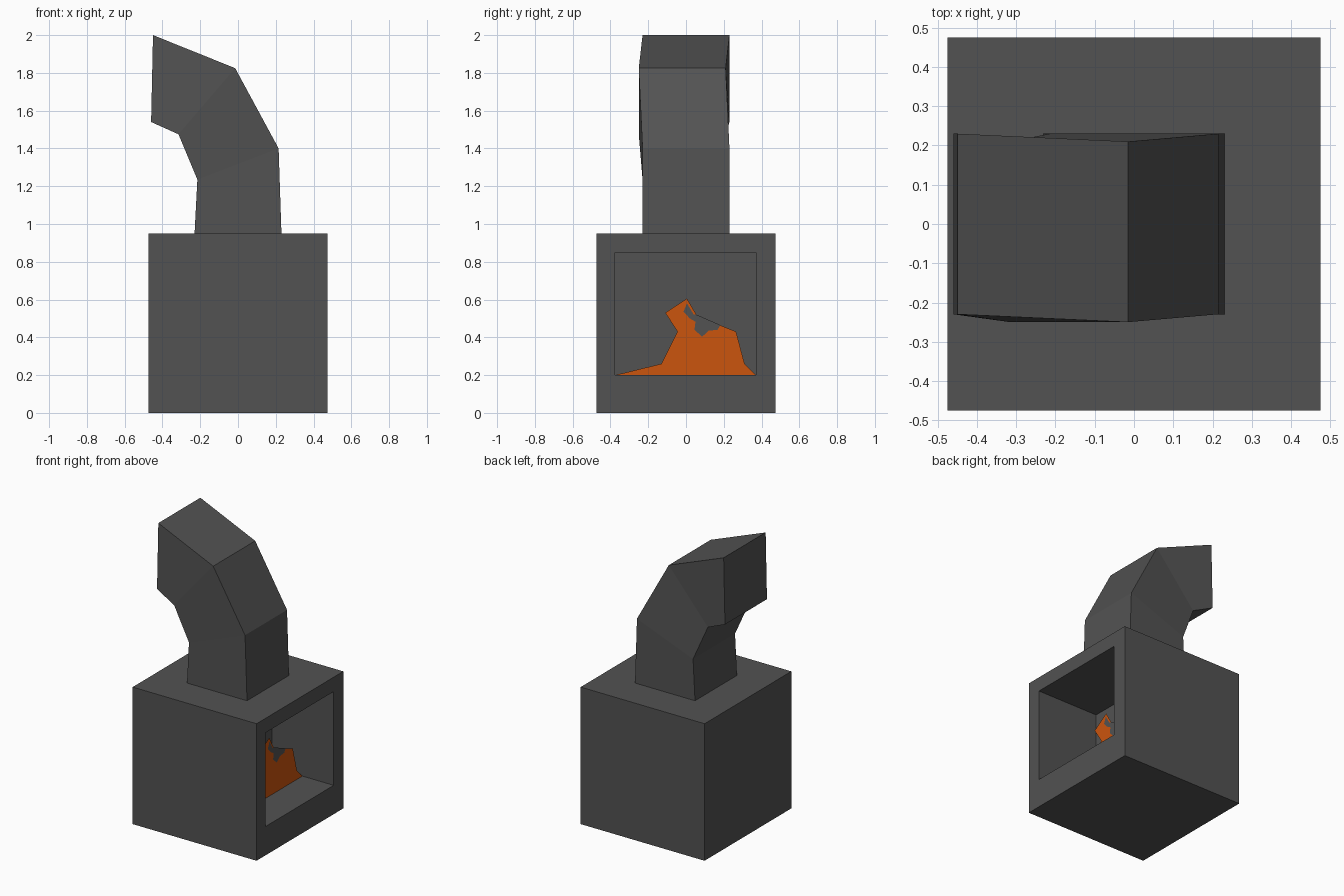
import bpy, bmesh

if "Cube" in bpy.data.objects:
    bpy.data.objects.remove(bpy.data.objects["Cube"])


def material(name, rgb):
    m = bpy.data.materials.new(name)
    m.diffuse_color = (*rgb, 1)
    m.use_nodes = True
    m.node_tree.nodes["Principled BSDF"].inputs["Base Color"].default_value = m.diffuse_color
    return m


IRON = material("dark_grey_iron", (0.085, 0.085, 0.085))
FIRE = material("fire_orange", (0.6, 0.09, 0.004))


def finish(bm, name, mat):
    me = bpy.data.meshes.new(name)
    bm.to_mesh(me)
    bm.free()
    me.materials.append(mat)
    ob = bpy.data.objects.new(name, me)
    bpy.context.collection.objects.link(ob)
    return ob


def plate(name, x, outline, mat):
    """Flat sheet facing +x from a (y, z) outline."""
    bm = bmesh.new()
    f = bm.faces.new([bm.verts.new((x, y, z)) for y, z in outline])
    f.normal_update()
    if f.normal.x < 0:
        f.normal_flip()
    bmesh.ops.triangulate(bm, faces=[f], ngon_method='EAR_CLIP')
    return finish(bm, name, mat)


# Stove body: cube with a firebox recessed into the +x side
bm = bmesh.new()
bmesh.ops.create_cube(bm, size=0.95)
bmesh.ops.translate(bm, verts=bm.verts, vec=(0, 0, 0.475))
door = max(bm.faces, key=lambda f: f.calc_center_median().x)
bmesh.ops.inset_individual(bm, faces=[door], thickness=0.1)
for v in door.verts:
    v.co.y = 0.37 if v.co.y > 0 else -0.375
    v.co.z = 0.85 if v.co.z > 0.475 else 0.2
ext = bmesh.ops.extrude_face_region(bm, geom=[door])["geom"]
for v in ext:
    if isinstance(v, bmesh.types.BMVert):
        v.co.x = 0.0
if door.is_valid:
    bmesh.ops.delete(bm, geom=[door], context='FACES_ONLY')
bmesh.ops.recalc_face_normals(bm, faces=bm.faces)
finish(bm, "stove_body", IRON)

# Bent square chimney: inner (x, z), outer (x, z), sideways shift per section
sections = [((-0.23, 0.95), (0.23, 0.95), 0),
            ((-0.215, 1.235), (0.215, 1.40), 0),
            ((-0.315, 1.475), (-0.015, 1.825), -0.02),
            ((-0.46, 1.54), (-0.45, 2.0), 0)]
bm = bmesh.new()
rings = []
for (xi, zi), (xo, zo), s in sections:
    rings.append([bm.verts.new(p) for p in (
        (xi, s - 0.23, zi), (xo, s - 0.23, zo),
        (xo, s + 0.23, zo), (xi, s + 0.23, zi))])
for a, b in zip(rings, rings[1:]):
    for i in range(4):
        j = (i + 1) % 4
        bm.faces.new((a[i], a[j], b[j], b[i]))
bm.faces.new(rings[0][::-1])
bm.faces.new(rings[-1])
bmesh.ops.recalc_face_normals(bm, faces=bm.faces)
finish(bm, "chimney_pipe", IRON)

# Flame sheet inside the firebox, with a grey smoky patch near its tip
plate("flame", 0.235, [
    (-0.375, 0.2), (-0.13, 0.26), (-0.045, 0.43), (-0.11, 0.53), (0.005, 0.605),
    (0.055, 0.52), (0.19, 0.46), (0.265, 0.43), (0.31, 0.26), (0.37, 0.2)], FIRE)
plate("smoke_patch", 0.238, [
    (0.005, 0.58), (-0.013, 0.536), (0.02, 0.50), (0.05, 0.483), (0.045, 0.44),
    (0.085, 0.403), (0.12, 0.435), (0.167, 0.44), (0.182, 0.465),
    (0.06, 0.518), (0.04, 0.522), (0.02, 0.555)], IRON)
